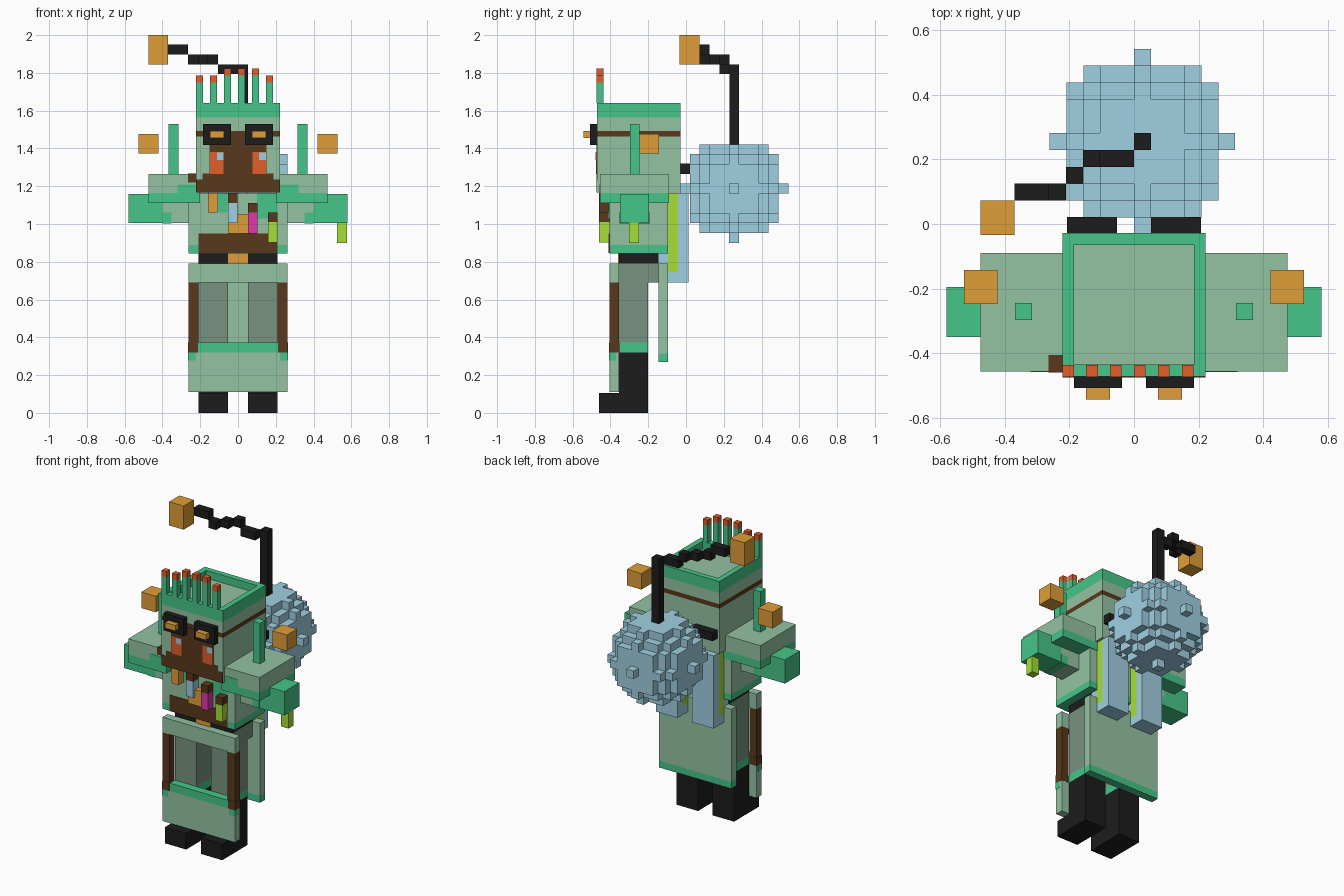
import bpy, bmesh
from mathutils import Vector

if "Cube" in bpy.data.objects:
    bpy.data.objects.remove(bpy.data.objects["Cube"])


def material(name, hex_code):
    def lin(c):
        return c / 12.92 if c <= 0.04045 else ((c + 0.055) / 1.055) ** 2.4
    m = bpy.data.materials.new(name)
    rgb = [lin(int(hex_code[i:i + 2], 16) / 255) for i in (0, 2, 4)]
    m.diffuse_color = (*rgb, 1)
    m.use_nodes = True
    m.node_tree.nodes["Principled BSDF"].inputs["Base Color"].default_value = m.diffuse_color
    return m


MATS = {n: material(n, h) for n, h in dict(
    green="46C68A", sage="94C3A2", brown="58381B", black="1C1C1C", gold="E09F38",
    orange="E25F2B", blue="A0D0E2", lime="A6E039", magenta="E039AA", grey="779380").items()}


def finish(name, bm, colors):
    me = bpy.data.meshes.new(name)
    bm.normal_update()
    bm.to_mesh(me)
    bm.free()
    for c in colors:
        me.materials.append(MATS[c])
    ob = bpy.data.objects.new(name, me)
    bpy.context.collection.objects.link(ob)
    return ob


def box(name, x, y, z, colors, cuts=(), axis=2):
    """Box from ranges; cut across one axis into bands, one colour per band."""
    colors = [colors] if isinstance(colors, str) else colors
    bm = bmesh.new()
    bmesh.ops.create_cube(bm, size=1)
    for v in bm.verts:
        v.co = Vector([(r[0] + r[1]) / 2 + c * (r[1] - r[0]) for c, r in zip(v.co, (x, y, z))])
    normal = Vector([float(i == axis) for i in range(3)])
    for c in cuts:
        bmesh.ops.bisect_plane(bm, geom=bm.verts[:] + bm.edges[:] + bm.faces[:],
                               plane_co=normal * c, plane_no=normal)
    for f in bm.faces:
        f.material_index = sum(f.calc_center_median()[axis] > c for c in cuts)
    return finish(name, bm, colors)


def pair(name, x, y, z, colors, cuts=(), axis=2):
    """Box on the right (+x) and its mirror on the left."""
    box(name + "_right", x, y, z, colors, cuts, axis)
    if axis == 0:
        colors, cuts = colors[::-1], [-c for c in cuts][::-1]
    box(name + "_left", (-x[1], -x[0]), y, z, colors, cuts, axis)


# Boots, legs and trousers
pair("boot", (.053, .208), (-.46, -.2), (0, .105), "black")
pair("leg", (.053, .208), (-.354, -.2), (.105, .69), ["black", "green", "grey"], [.32, .372])
box("hips", (-.208, .208), (-.354, -.146), (.69, .79), "grey")

# Open front apron frame with hem corners, and back skirt panel
box("apron_top", (-.262, .262), (-.406, -.354), (.69, .79), "sage")
pair("apron_side", (.21, .262), (-.406, -.354), (.372, .69), "brown")
box("apron_bottom", (-.262, .262), (-.406, -.354), (.11, .372), ["sage", "green"], [.32])
pair("apron_side_tip", (.212, .264), (-.408, -.353), (.32, .373), "brown")
pair("apron_hem_corner", (.222, .264), (-.408, -.37), (.278, .32), "green")
box("skirt_back", (-.262, .262), (-.146, -.094), (.27, .79), ["green", "sage"], [.315])

# Belt and torso
box("belt", (-.208, .208), (-.354, -.146), (.79, .845), "black")
box("buckle", (-.053, .053), (-.36, -.354), (.79, .845), "gold")
box("torso", (-.262, .262), (-.406, -.094), (.845, 1.165), ["green", "sage"], [.888])
box("sash", (-.21, .21), (-.41, -.406), (.846, .95), "brown")
box("chest_patch", (.1, .21), (-.409, -.406), (1.03, 1.165), "green")
box("chest_patch_small", (-.105, -.055), (-.409, -.406), (1.06, 1.165), "green")

# Vials and trinkets on the chest
for name, x0, z0, z1, col in [
        ("candle", -.16, 1.06, 1.165, "gold"), ("blue_vial", -.053, 1.005, 1.11, "blue"),
        ("blue_vial_cap", -.053, 1.11, 1.165, "brown"), ("magenta_vial", .053, .95, 1.06, "magenta"),
        ("magenta_vial_cap", .053, 1.06, 1.11, "brown"), ("lime_vial", .158, .903, 1.01, "lime"),
        ("lime_vial_cap", .158, 1.01, 1.06, "brown")]:
    box(name, (x0, x0 + .051), (-.46, -.406), (z0, z1), col)
box("gold_pouch", (-.053, .053), (-.44, -.406), (.95, 1.053), "gold")

# Shoulders, arms and hanging vial
pair("shoulder", (.2, .475), (-.456, -.09), (1.11, 1.265), ["green", "sage"], [1.163])
pair("shoulder_patch", (.222, .32), (-.458, -.456), (1.163, 1.21), "green")
pair("arm", (.25, .58), (-.35, -.195), (1.005, 1.16), ["sage", "green"], [.4], 0)
pair("sleeve_step", (.352, .4), (-.352, -.193), (1.003, 1.06), "green")
box("wrist_vial", (.525, .578), (-.303, -.25), (.9, 1.005), "lime")
box("shoulder_knot", (-.264, -.222), (-.459, -.405), (1.22, 1.268), "brown")

# Shoulder posts and floating lamps
pair("shoulder_post", (.316, .368), (-.297, -.245), (1.265, 1.53), "green")
pair("floating_lamp", (.422, .527), (-.247, -.142), (1.372, 1.477), "gold")

# Head with open crown rim
X, Y = (-.222, .222), (-.472, -.028)
box("head", X, Y, (1.167, 1.585), ["sage", "brown", "sage", "green"], [1.463, 1.492, 1.565])
box("crown_floor", (-.185, .185), (-.435, -.065), (1.585, 1.59), "sage")
pair("crown_side", (.185, .222), Y, (1.585, 1.64), "green")
box("crown_front", (-.185, .185), (-.472, -.435), (1.585, 1.64), "green")
box("crown_back", (-.185, .185), (-.065, -.028), (1.585, 1.64), "green")

# Crown prongs with coloured tips
for i, (x0, top) in enumerate(zip((-.222, -.148, -.074, 0, .074, .148),
                                  (1.787, 1.787, 1.824, 1.824, 1.824, 1.787))):
    box(f"prong_{i}", (x0, x0 + .036), (-.473, -.436), (1.64, top), ["green", "orange"], [top - .037])

# Face mask, cheeks and goggles
box("mask_center", (-.152, .152), (-.475, -.472), (1.235, 1.463), "brown")
pair("mask_step", (.152, .187), (-.475, -.472), (1.235, 1.268), "brown")
box("mask_jaw", X, (-.475, -.472), (1.167, 1.235), "brown")
pair("cheek", (.076, .148), (-.477, -.475), (1.265, 1.38), "orange")
for name, x0 in (("left", -.112), ("right", .112)):
    box("eye_glint_" + name, (x0, x0 + .035), (-.479, -.477), (1.34, 1.378), "blue")
pair("goggle_frame", (.037, .185), (-.508, -.472), (1.418, 1.53), "black")
pair("goggle_lens", (.074, .148), (-.543, -.508), (1.455, 1.492), "gold")

# Backpack straps and hanging back pouches
pair("strap", (.053, .208), (-.03, .022), (1.265, 1.32), "black")
pair("back_pouch", (.053, .208), (-.094, .012), (.745, 1.165), ["lime", "blue"], [-.042], 1)
pair("pouch_base", (.053, .208), (-.094, .012), (.69, .745), "blue")
pair("pouch_flange", (.053, .206), (-.146, -.094), (.791, .844), "blue")

# Stepped backpack ball: exposed faces of a block sphere
U, R = .0522, 5
CENTER = Vector((.026, .255, 1.187))
cells = {(i, j, k) for i in range(-R, R + 1) for j in range(-R, R + 1) for k in range(-R, R + 1)
         if i * i + j * j + k * k <= R * R and k < R}
bm = bmesh.new()
for c in cells:
    for axis in range(3):
        for s in (-1, 1):
            n = [0, 0, 0]
            n[axis] = s
            if tuple(a + b for a, b in zip(c, n)) in cells:
                continue
            ring = [(-1, -1), (1, -1), (1, 1), (-1, 1)][::s]
            pts = []
            for a, b in ring:
                p = list(c)
                p[axis] += s * .5
                p[(axis + 1) % 3] += a * .5
                p[(axis + 2) % 3] += b * .5
                pts.append(bm.verts.new(CENTER + Vector(p) * U))
            bm.faces.new(pts)
bmesh.ops.remove_doubles(bm, verts=bm.verts[:], dist=.001)
finish("backpack_ball", bm, ["blue"])

# Lantern pole, stepped arm and lantern
box("lantern_pole", (0, .052), (.229, .281), (1.42, 1.845), "black")
for i, (x, y, z) in enumerate([
        ((-.105, 0), (.177, .229), (1.793, 1.845)), ((-.158, -.105), (.177, .229), (1.845, 1.897)),
        ((-.21, -.158), (.125, .177), (1.845, 1.897)), ((-.264, -.21), (.072, .125), (1.845, 1.897)),
        ((-.37, -.264), (.072, .125), (1.897, 1.95))]):
    box(f"lantern_arm_{i}", x, y, z, "black")
box("lantern", (-.475, -.37), (-.034, .072), (1.845, 2.0), "gold")
